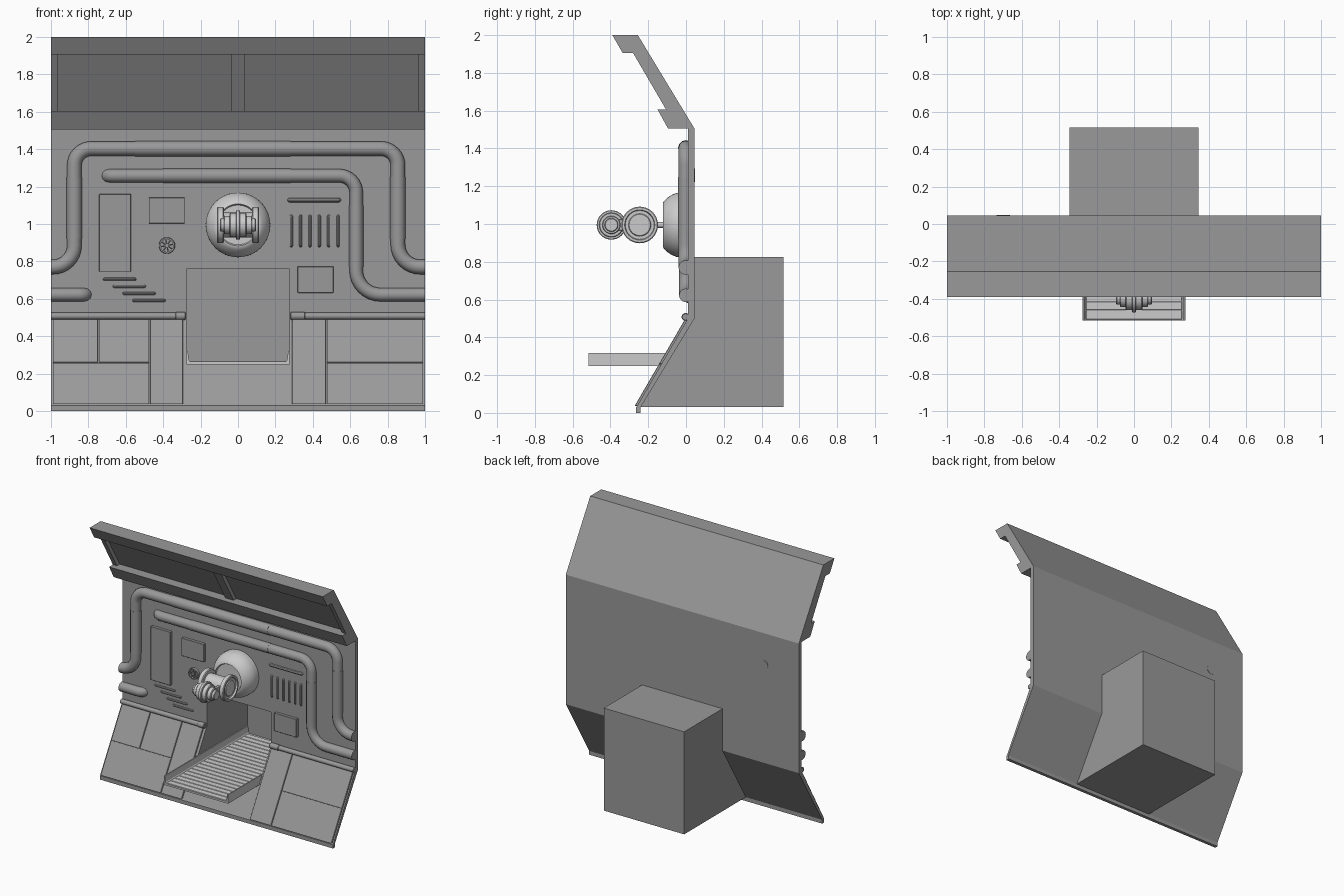
import bpy, bmesh, math
from mathutils import Vector

if "Cube" in bpy.data.objects:
    bpy.data.objects.remove(bpy.data.objects["Cube"])


def material(name, v):
    m = bpy.data.materials.new(name)
    m.diffuse_color = (v, v, v, 1)
    m.use_nodes = True
    m.node_tree.nodes["Principled BSDF"].inputs["Base Color"].default_value = m.diffuse_color
    return m


DARK, LIGHT = material("dark_grey", .32), material("light_grey", .6)
current = DARK


def select(ob):
    bpy.ops.object.select_all(action='DESELECT')
    ob.select_set(True)
    bpy.context.view_layer.objects.active = ob


def finish(name, bm, smooth=False, bevel=0):
    bmesh.ops.recalc_face_normals(bm, faces=bm.faces)
    me = bpy.data.meshes.new(name)
    bm.to_mesh(me)
    bm.free()
    me.materials.append(current)
    ob = bpy.data.objects.new(name, me)
    bpy.context.collection.objects.link(ob)
    if bevel:
        m = ob.modifiers.new("bevel", 'BEVEL')
        m.width, m.segments = bevel, 1
    if smooth:
        select(ob)
        bpy.ops.object.shade_smooth_by_angle(angle=math.radians(35))
    return ob


def extrude(name, pts, offset, bevel=0):
    """Extrude a flat outline along an offset vector."""
    bm = bmesh.new()
    f = bm.faces.new([bm.verts.new(p) for p in pts])
    r = bmesh.ops.extrude_face_region(bm, geom=[f])
    vs = [v for v in r['geom'] if isinstance(v, bmesh.types.BMVert)]
    bmesh.ops.translate(bm, verts=vs, vec=offset)
    return finish(name, bm, bevel=bevel)


def prism(name, yz, x0, x1, bevel=0):
    return extrude(name, [(x0, y, z) for y, z in yz], (x1 - x0, 0, 0), bevel)


def box(name, x0, x1, y0, y1, z0, z1, bevel=0):
    return prism(name, [(y0, z0), (y1, z0), (y1, z1), (y0, z1)], x0, x1, bevel)


def lathe(name, prof, centre, axis, n=32):
    """Revolve (radius, position) points around the X or Y axis."""
    bm = bmesh.new()
    c = Vector(centre)
    rings = []
    for r, t in prof:
        ring = []
        for i in range(n):
            a = 2 * math.pi * i / n
            u, v = r * math.cos(a), r * math.sin(a)
            ring.append(bm.verts.new(c + Vector((t, u, v) if axis == 'X' else (u, t, v))))
        rings.append(ring)
    for a, b in zip(rings, rings[1:]):
        for i in range(n):
            bm.faces.new((a[i], a[(i + 1) % n], b[(i + 1) % n], b[i]))
    bm.faces.new(rings[0])
    bm.faces.new(rings[-1])
    return finish(name, bm, smooth=True)


def drum(name, r, x0, x1, y, z):
    return lathe(name, [(r - .004, x0), (r, x0 + .004), (r, x1 - .004), (r - .004, x1)], (0, y, z), 'X')


def pipe(name, pts, r, bends=(), res=4):
    """Round tube along a path, with filleted corners."""
    pts = [Vector(p) for p in pts]
    path = [pts[0]]
    for i in range(1, len(pts) - 1):
        p, rad = pts[i], bends[i - 1]
        d0, d1 = (pts[i - 1] - p).normalized(), (pts[i + 1] - p).normalized()
        c = p + (d0 + d1) * rad
        for k in range(9):
            a = math.pi / 2 * k / 8
            path.append(c - d1 * rad * math.cos(a) - d0 * rad * math.sin(a))
    path.append(pts[-1])
    cu = bpy.data.curves.new(name, 'CURVE')
    cu.dimensions, cu.bevel_depth, cu.bevel_resolution, cu.use_fill_caps = '3D', r, res, True
    cu.materials.append(current)
    s = cu.splines.new('POLY')
    s.points.add(len(path) - 1)
    for sp, p in zip(s.points, path):
        sp.co = (*p, 1)
    ob = bpy.data.objects.new(name, cu)
    bpy.context.collection.objects.link(ob)
    select(ob)
    bpy.ops.object.convert(target='MESH')
    bpy.ops.object.shade_smooth_by_angle(angle=math.radians(35))
    return ob


def staple(name, a, b, y, r):
    """Bar between two (x, z) points whose ends turn into the wall."""
    pipe(name, [(a[0], .03, a[1]), (a[0], y, a[1]), (b[0], y, b[1]), (b[0], .03, b[1])], r, (.011, .011), 2)


def slope_y(z):
    return -.26 + (z - .035) / .465 * .27


# Wall shell and rear alcove housing, both cut by the alcove opening
wall = prism("wall_shell", [
    (-.24, 0), (-.24, .03), (.045, .5), (.045, 1.505), (-.255, 2), (-.39, 2), (-.335, 1.905),
    (-.25, 1.905), (-.07, 1.605), (-.15, 1.605), (-.095, 1.505), (.01, 1.505), (.01, .5),
    (-.26, .035), (-.265, .03), (-.265, 0)], -1, 1)
housing = prism("alcove_housing", [
    (-.242, .03), (.025, .49), (.025, .825), (.515, .825), (.515, .03)], -.345, .345)
cutter = box("opening_cutter", -.275, .275, -.7, .507, .25, .76)
cutter.hide_render = True
for ob in (wall, housing):
    m = ob.modifiers.new("opening", 'BOOLEAN')
    m.operation, m.object, m.solver = 'DIFFERENCE', cutter, 'EXACT'
    select(ob)
    bpy.ops.object.modifier_apply(modifier=m.name)
bpy.data.objects.remove(cutter)

# Ribs in the upper overhang
for x0, x1 in ((-1, -.965), (-.035, .035), (.965, 1)):
    prism("overhang_rib", [(-.28, 1.905), (-.23, 1.905), (-.05, 1.605), (-.105, 1.605)], x0, x1)

# Raised panels on the lower slope
for x0, x1, z0, z1 in (
        (-.99, -.748, .26, .49), (-.744, -.475, .26, .49), (-.99, -.475, .037, .256),
        (-.471, -.295, .037, .49), (.29, .471, .037, .49), (.475, .99, .26, .49),
        (.475, .99, .037, .256)):
    a, b = slope_y(z0), slope_y(z1)
    prism("slope_panel", [(a - .013, z0), (a + .008, z0), (b + .008, z1), (b - .013, z1)], x0, x1, .002)

# Rails over the slope panels
for s, end in ((-1, .335), (1, .36)):
    pipe("rail", [(s * .285, -.002, .508), (s, -.002, .508)], .018)
    drum("rail_cap", .021, min(s * .28, s * end), max(s * .28, s * end), -.002, .508)

# Wall pipes
PY = -.001
pipe("large_pipe", [(-1, PY, .77), (-.875, PY, .77), (-.875, PY, 1.403), (.855, PY, 1.403),
                    (.855, PY, .77), (1, PY, .77)], .039, (.115, .09, .09, .12))
pipe("small_pipe", [(-.7, .047, 1.258), (-.7, PY, 1.258), (.632, PY, 1.258), (.632, PY, .622),
                    (1, PY, .622)], .036, (.045, .09, .13))
pipe("stub_pipe", [(-1, PY, .622), (-.812, PY, .622), (-.812, .044, .622)], .036, (.043,))
for x0, x1, z, r in ((-.55, .28, 1.403, .041), (-.4, .28, 1.258, .038)):
    pipe("pipe_sleeve", [(x0, PY, z), (x1, PY, z)], r)
for x, z0, z1, r in ((-.875, .92, 1.25, .041), (.855, .92, 1.25, .041), (.632, .77, 1.1, .038)):
    pipe("pipe_sleeve", [(x, PY, z0), (x, PY, z1)], r)

# Flat wall plates
for x0, x1, z0, z1 in ((-.742, -.572, .745, 1.16), (-.477, -.285, 1.003, 1.142), (.318, .51, .632, .773)):
    box("wall_plate", x0, x1, -.012, .02, z0, z1, .002)

# Vent bars
for i in range(4):
    x, z = -.715 + i * .052, .705 - i * .038
    staple("left_vent_bar", (x, z), (x + .165, z), .005, .008)
staple("right_vent_top", (.275, 1.128), (.54, 1.128), .003, .012)
for i in range(6):
    x = .285 + i * .05
    staple("right_vent_bar", (x, .882), (x, 1.043), .005, .008)

# Round fan grille
lathe("fan_ring", [(.034, .012), (.034, -.008), (.042, -.008), (.044, .012)], (-.38, 0, .885), 'Y', 24)
lathe("fan_hub", [(.01, .012), (.01, -.01)], (-.38, 0, .885), 'Y', 12)
for i in range(8):
    a = math.pi / 4 * i + .2
    c, s = math.cos(a), math.sin(a)
    pipe("fan_spoke", [(-.38 + .006 * c, -.002, .885 + .006 * s), (-.38 + .037 * c, -.002, .885 + .037 * s)],
         .004, res=1)

# Tray with raised lips and cross slats
current = LIGHT
half = [(.276, .249), (.276, .318), (.268, .318), (.262, .272), (.255, .262)]
outline = half + [(-x, z) for x, z in reversed(half)]
extrude("tray", [(x, -.515, z) for x, z in outline], (0, 1.02, 0))
for i in range(20):
    y = -.51 + i * .05
    box("tray_slat", -.256, .256, y, y + .046, .258, .267, .002)

# Dome mount with flattened front
dome = [(.172, .012), (.173, -.02)]
for k in range(1, 8):
    a = math.radians(46) * k / 7
    dome.append((.173 * math.cos(a), -.02 - .14 * math.sin(a)))
dome += [(.112, -.122), (.106, -.112), (.06, -.112)]
lathe("dome_mount", dome, (0, 0, .995), 'Y', 40)
pipe("mount_neck", [(0, -.10, .995), (0, -.2, .995)], .015)

# Large wheel joint: spool with dished flanges
Z = .995
drum("spool_core", .068, -.09, .09, -.245, Z)
for s in (-1, 1):
    lathe("spool_flange", [(.09, s * .075), (.097, s * .08), (.097, s * .108), (.092, s * .112),
                           (.08, s * .112), (.076, s * .1), (.06, s * .1), (.056, s * .106)],
          (0, -.245, Z), 'X')
    box("joint_link", s * .05 - .012, s * .05 + .012, -.395, -.245, Z - .03, Z + .03, .004)

# Small front wheel joint
drum("front_disc", .078, -.012, .012, -.395, Z)
drum("front_hub", .065, -.045, .045, -.395, Z)
drum("front_boss", .048, -.075, .075, -.395, Z)
drum("front_axle", .036, -.095, .095, -.395, Z)
